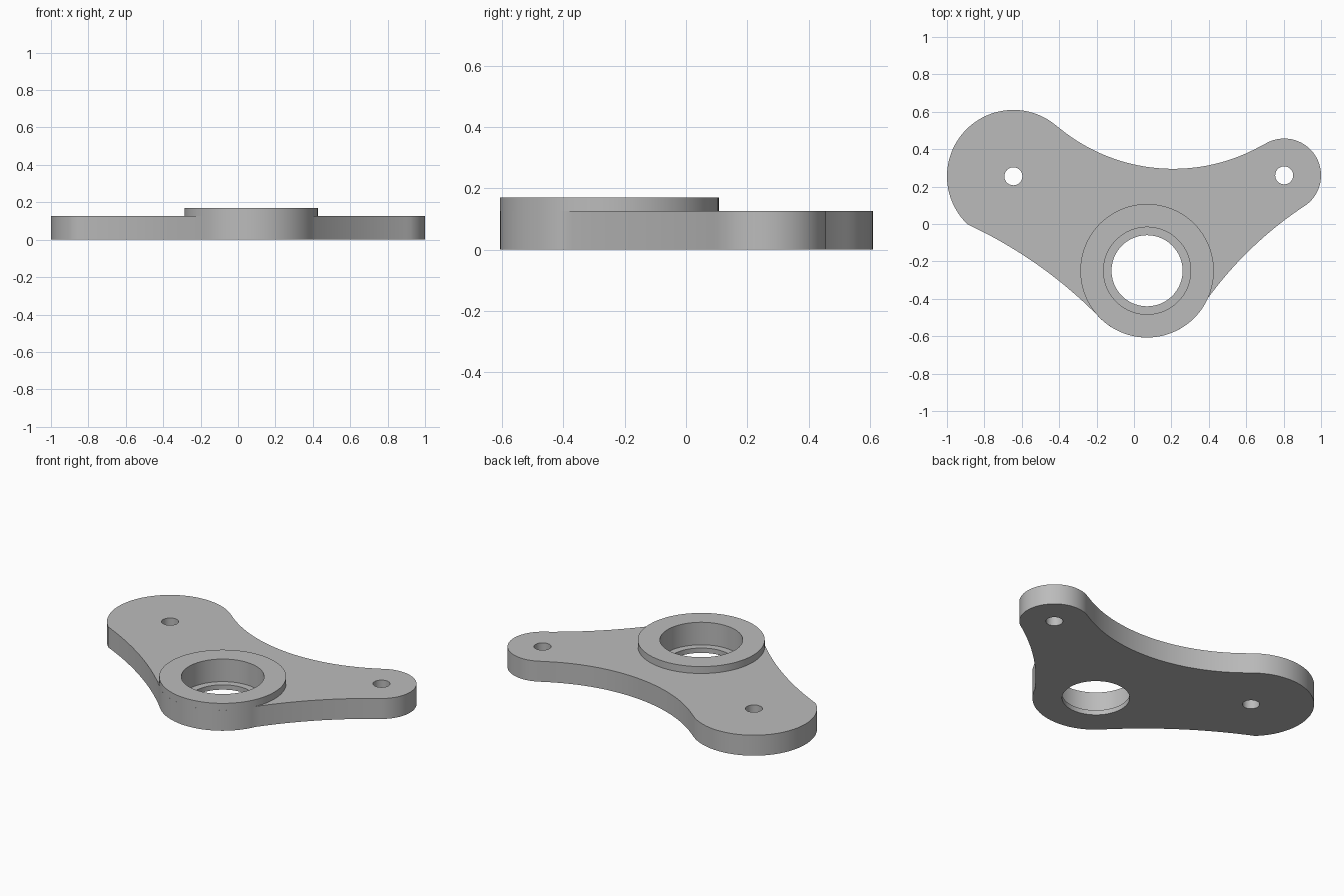
import bpy
import bmesh
from math import sin, cos, radians
from mathutils import Vector

default = bpy.data.objects.get("Cube")
if default:
    bpy.data.objects.remove(default, do_unlink=True)

PLATE_TOP, BOSS_TOP, LEDGE = 0.127, 0.17, 0.03
BIG, SMALL, BOSS = (-0.645, 0.255), (0.803, 0.26), (0.07, -0.25)
BOSS_R, BORE_R, HOLE_R, BOLT_R = 0.357, 0.233, 0.19, 0.048

grey = bpy.data.materials.new("machined grey")
grey.use_nodes = True
colour = (0.5, 0.5, 0.5, 1)
grey.diffuse_color = colour
grey.node_tree.nodes["Principled BSDF"].inputs["Base Color"].default_value = colour


def arc(centre, r, start, end, steps=40):
    angles = [radians(start + (end - start) * i / steps) for i in range(steps + 1)]
    return [Vector((centre[0] + r * cos(a), centre[1] + r * sin(a))) for a in angles]


def circle(centre, r, steps=96):
    return arc(centre, r, 0, 360, steps)[:-1]


def bow(p, q, sag, steps=24):
    """Inner points of a shallow curve from p to q, bulging left of travel."""
    d = q - p
    side = Vector((-d.y, d.x)).normalized()
    pts = [i / steps for i in range(1, steps)]
    return [p + d * t + side * sag * 4 * t * (1 - t) for t in pts]


def ring(bm, points, z):
    verts = [bm.verts.new((p.x, p.y, z)) for p in points]
    for a, b in zip(verts, verts[1:] + verts[:1]):
        bm.edges.new((a, b))
    return verts


def wall(bm, low, high):
    n = len(low)
    for i in range(n):
        j = (i + 1) % n
        bm.faces.new((low[i], low[j], high[j], high[i]))


def cap(bm, loops):
    edges = [bm.edges.get((a, b)) for v in loops for a, b in zip(v, v[1:] + v[:1])]
    bmesh.ops.triangle_fill(bm, use_beauty=True, use_dissolve=False, edges=edges)


def finish(bm, name):
    bmesh.ops.recalc_face_normals(bm, faces=bm.faces)
    mesh = bpy.data.meshes.new(name)
    bm.to_mesh(mesh)
    bm.free()
    mesh.materials.append(grey)
    obj = bpy.data.objects.new(name, mesh)
    bpy.context.collection.objects.link(obj)
    bpy.ops.object.select_all(action="DESELECT")
    obj.select_set(True)
    bpy.context.view_layer.objects.active = obj
    bpy.ops.object.shade_smooth_by_angle(angle=radians(30))


# Plate outline: three lobes joined by hollow curves
big_lobe = arc(BIG, 0.355, 49.4, 226.4)
boss_lobe = arc(BOSS, BOSS_R, 220.9, 336)
small_lobe = arc(SMALL, 0.197, -52.3, 120.6)
back_curve = arc((0.21, 1.255), 0.96, -59.3, -130.5)[1:-1]
outline = (big_lobe + bow(big_lobe[-1], boss_lobe[0], 0.037)
           + boss_lobe + bow(boss_lobe[-1], small_lobe[0], 0.033)
           + small_lobe + back_curve)

# Plate with bolt holes and stepped bore
bm = bmesh.new()
bottoms, tops = [], []
for points in (outline, circle(BIG, BOLT_R, 48), circle(SMALL, BOLT_R, 48)):
    low, high = ring(bm, points, 0), ring(bm, points, PLATE_TOP)
    wall(bm, low, high)
    bottoms.append(low)
    tops.append(high)
bore = [ring(bm, circle(BOSS, r), z) for r, z in
        ((HOLE_R, 0), (HOLE_R, LEDGE), (BORE_R, LEDGE), (BORE_R, PLATE_TOP))]
for low, high in zip(bore, bore[1:]):
    wall(bm, low, high)
cap(bm, bottoms + [bore[0]])
cap(bm, tops + [bore[-1]])
finish(bm, "mounting_plate")

# Raised boss around the bore
bm = bmesh.new()
boss = [ring(bm, circle(BOSS, r), z) for r, z in
        ((BOSS_R, PLATE_TOP), (BOSS_R, BOSS_TOP), (BORE_R, BOSS_TOP), (BORE_R, PLATE_TOP))]
for low, high in zip(boss, boss[1:]):
    wall(bm, low, high)
finish(bm, "bearing_boss")
